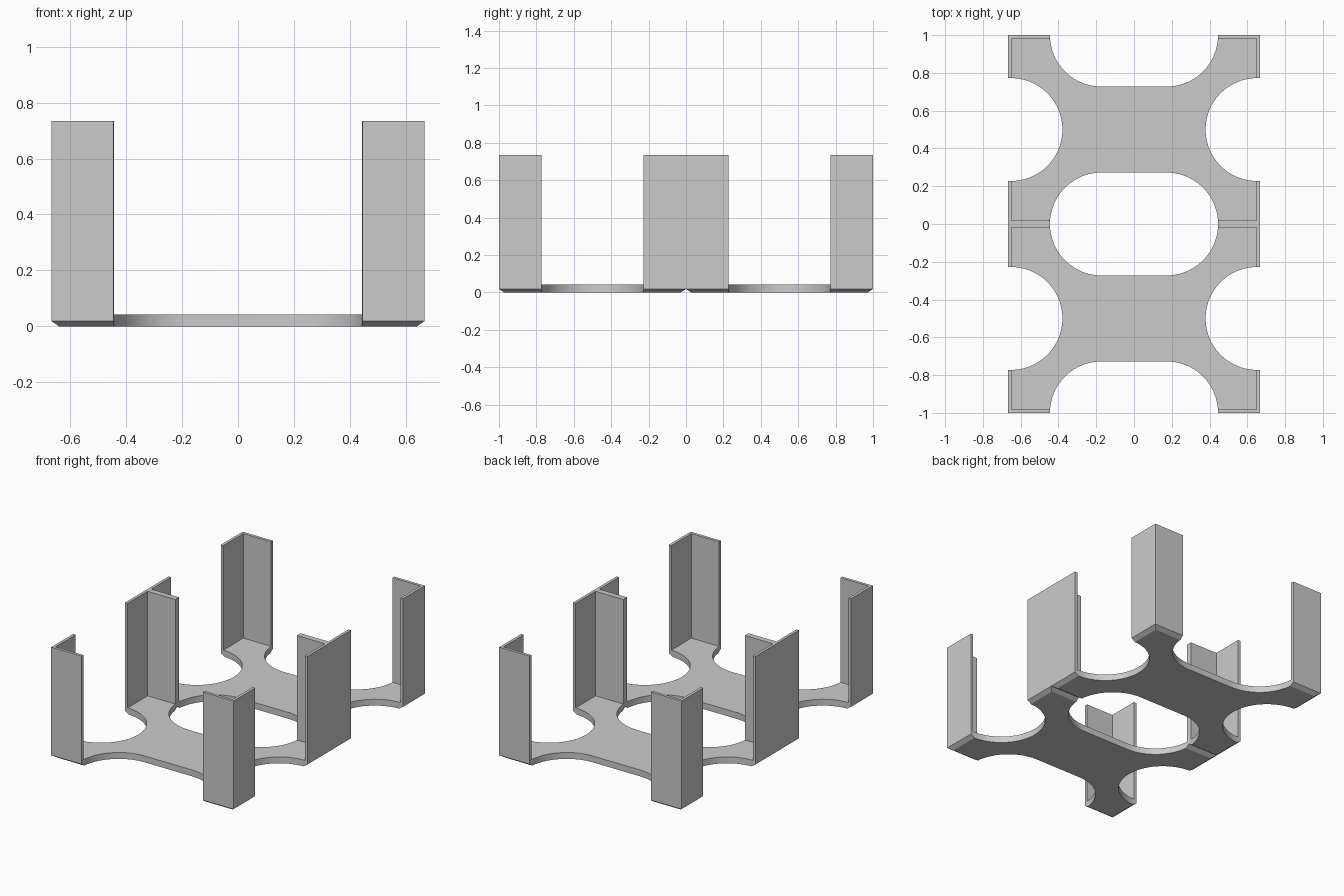
import bpy, bmesh, math

default = bpy.data.objects.get("Cube")
if default:
    bpy.data.objects.remove(default, do_unlink=True)

HALF_W, HALF_L, HEIGHT = 0.667, 1.0, 0.734
WALL, FLOOR = 0.0187, 0.042
CHAMFER_IN, CHAMFER_UP = 0.027, 0.0187
RADIUS = 0.2725
SEGMENTS = 48          # per half circle

grey = bpy.data.materials.new("light_grey")
grey.use_nodes = True
colour = (0.6, 0.6, 0.6, 1)
grey.diffuse_color = colour
grey.node_tree.nodes["Principled BSDF"].inputs["Base Color"].default_value = colour


def add_object(name, bm):
    bmesh.ops.recalc_face_normals(bm, faces=bm.faces)
    mesh = bpy.data.meshes.new(name)
    bm.to_mesh(mesh)
    bm.free()
    mesh.materials.append(grey)
    obj = bpy.data.objects.new(name, mesh)
    bpy.context.collection.objects.link(obj)
    return obj


def half_circle(cx, cy, start):
    return [(cx + RADIUS * math.cos(start + math.pi * i / SEGMENTS),
             cy + RADIUS * math.sin(start + math.pi * i / SEGMENTS))
            for i in range(SEGMENTS + 1)]


def add_prism(bm, outline):
    face = bm.faces.new([bm.verts.new((x, y, -0.5)) for x, y in outline])
    top = bmesh.ops.extrude_face_region(bm, geom=[face])["geom"]
    verts = [v for v in top if isinstance(v, bmesh.types.BMVert)]
    bmesh.ops.translate(bm, verts=verts, vec=(0, 0, 2))


# Open box for one cell: outer skin, rim and inner skin as stacked rings
bm = bmesh.new()
rings = []
for inset, z in ((CHAMFER_IN, 0), (0, CHAMFER_UP), (0, HEIGHT), (WALL, HEIGHT), (WALL, FLOOR)):
    x, near, far = HALF_W - inset, inset, HALF_L - inset
    rings.append([bm.verts.new((px, py, z))
                  for px, py in ((-x, near), (x, near), (x, far), (-x, far))])
bm.faces.new(rings[0])
bm.faces.new(rings[-1])
for level, (low, high) in enumerate(zip(rings, rings[1:])):
    for i in range(4):
        # Leave the shared middle wall open so the mirrored cell welds to it
        if level == 1 and i == 0:
            continue
        j = (i + 1) % 4
        bm.faces.new((low[i], low[j], high[j], high[i]))
tray = add_object("twin_cell_tray", bm)
mirror = tray.modifiers.new("second_cell", "MIRROR")
mirror.use_axis = (False, True, False)
mirror.use_clip = True
mirror.merge_threshold = 0.0005

# Rounded cutouts through floor and walls
bm = bmesh.new()
slot_x = 0.445 - RADIUS
for cy in (-HALF_L, 0, HALF_L):
    add_prism(bm, half_circle(slot_x, cy, -math.pi / 2) + half_circle(-slot_x, cy, math.pi / 2))
side_x = 0.6515
for side in (-1, 1):
    for cy in (-0.5, 0.5):
        arc = half_circle(side * side_x, cy, math.pi / 2 if side > 0 else -math.pi / 2)
        add_prism(bm, arc + [(side, arc[-1][1]), (side, arc[0][1])])
cutter = add_object("cutout_cutter", bm)
cutter.hide_render = True

cut = tray.modifiers.new("cutouts", "BOOLEAN")
cut.operation = "DIFFERENCE"
cut.solver = "EXACT"
cut.object = cutter

# Apply the modifiers, drop the cutter and smooth only the curved edges
bpy.ops.object.select_all(action="DESELECT")
bpy.context.view_layer.objects.active = tray
tray.select_set(True)
for name in [m.name for m in tray.modifiers]:
    bpy.ops.object.modifier_apply(modifier=name)
bpy.data.objects.remove(cutter, do_unlink=True)
bpy.ops.object.shade_smooth_by_angle(angle=math.radians(25))
